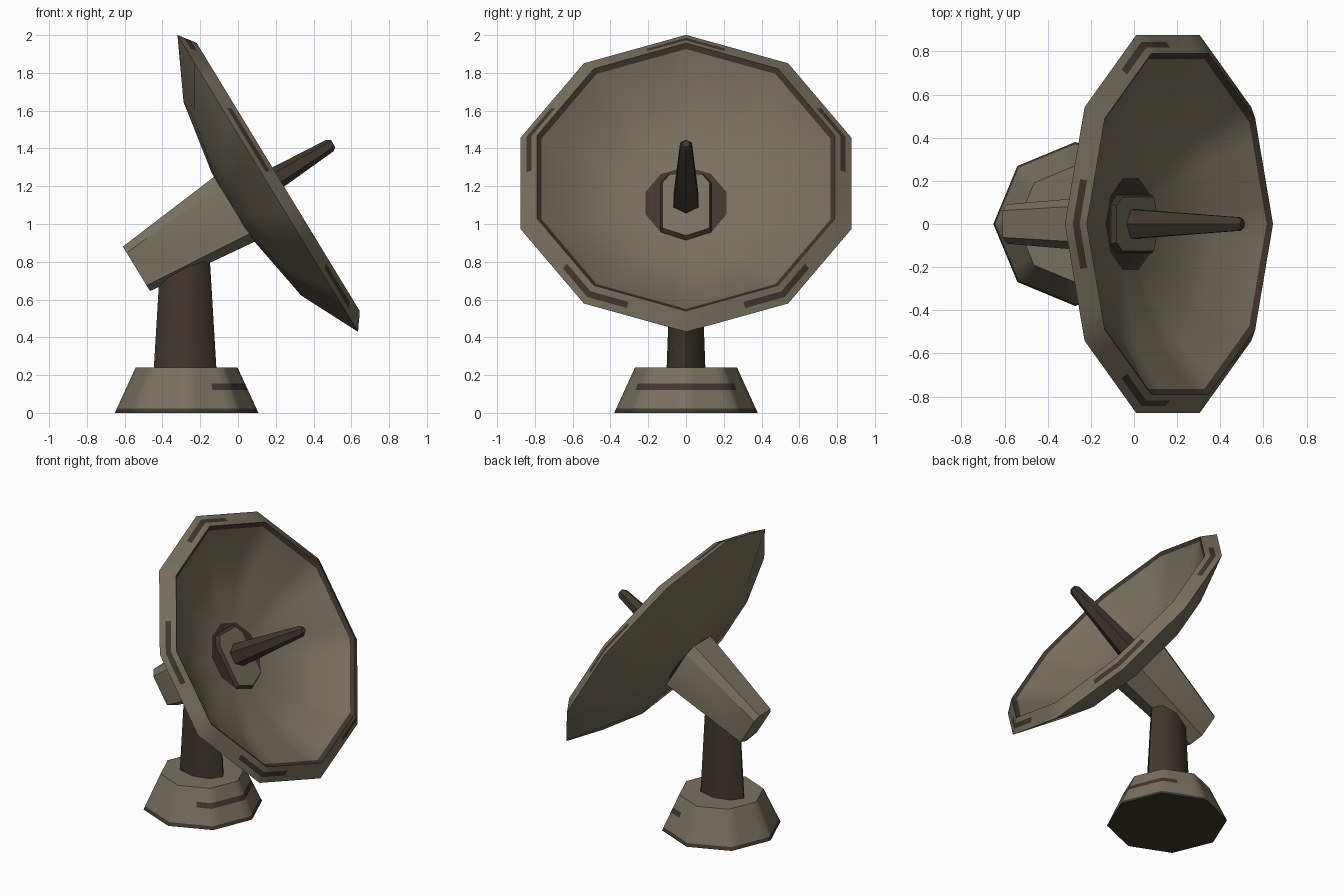
import bpy, bmesh, math
from mathutils import Matrix, Vector

if "Cube" in bpy.data.objects:
    bpy.data.objects.remove(bpy.data.objects["Cube"])


def material(name, rgb):
    m = bpy.data.materials.new(name)
    m.diffuse_color = (*rgb, 1)
    m.use_nodes = True
    m.node_tree.nodes["Principled BSDF"].inputs["Base Color"].default_value = m.diffuse_color
    return m


MATS = [material("weathered_khaki", (0.19, 0.165, 0.115)),
        material("dark_rust_brown", (0.052, 0.038, 0.027))]
LIGHT, DARK = 0, 1


def ngon(sides, sub=1, sx=1.0, sy=1.0):
    """Unit polygon with a corner on +x, each side cut into sub pieces."""
    out = []
    for i in range(sides):
        a, b = (Vector((math.cos(k * math.tau / sides) * sx,
                        math.sin(k * math.tau / sides) * sy)) for k in (i, i + 1))
        out += [a.lerp(b, j / sub) for j in range(sub)]
    return out


def stack(name, section, rings, mat, rule, angle):
    """Skin scaled copies of a section; rings are (scale, height).
    rule(band, segment) gives the colour; band -1 and 'end' are the caps."""
    bm = bmesh.new()
    loops = [[bm.verts.new((p[0] * r, p[1] * r, z)) for p in section] for r, z in rings]
    n = len(section)
    for b in range(len(loops) - 1):
        for i in range(n):
            j = (i + 1) % n
            f = bm.faces.new((loops[b][i], loops[b][j], loops[b + 1][j], loops[b + 1][i]))
            f.material_index = rule(b, i)
    bm.faces.new(loops[0][::-1]).material_index = rule(-1, 0)
    bm.faces.new(loops[-1]).material_index = rule('end', 0)
    bmesh.ops.recalc_face_normals(bm, faces=bm.faces)
    bm.transform(mat)
    me = bpy.data.meshes.new(name)
    bm.to_mesh(me)
    bm.free()
    for m in MATS:
        me.materials.append(m)
    ob = bpy.data.objects.new(name, me)
    bpy.context.collection.objects.link(ob)
    bpy.ops.object.select_all(action='DESELECT')
    ob.select_set(True)
    bpy.context.view_layer.objects.active = ob
    bpy.ops.object.shade_smooth_by_angle(angle=math.radians(angle))
    return ob


# Base: octagonal plinth with a dark foot edge and a stripe on the +x side
def base_rule(b, i):
    if b in (-1, 0):
        return DARK
    return DARK if b == 2 and (i < 7 or i >= 33) else LIGHT


def base_r(z):
    return 0.38 - 0.11 * z / 0.24


stack("base", ngon(8, 5), [(base_r(z), z) for z in (0, 0.022, 0.122, 0.155, 0.24)],
      Matrix.Translation((-0.272, 0, 0)), base_rule, 46)

# Pedestal: oval dark column running up into the housing
stack("pedestal", ngon(8, 1, 1, 0.62), [(0.166, 0.23), (0.128, 0.86)],
      Matrix.Translation((-0.28, 0, 0)), lambda b, i: DARK, 46)

# Tilted frame: local z is the dish axis, local x is up along the dish
tilt = math.atan2(1.57, 0.955)
AIM = Matrix.Translation((0.1575, 0, 1.215)) @ Matrix(
    ((-math.cos(tilt), 0, math.sin(tilt), 0),
     (0, -1, 0, 0),
     (math.sin(tilt), 0, math.cos(tilt), 0),
     (0, 0, 0, 1)))


# Dish: ten-sided shell, dashes at every other rim corner, dark inner edge
def dish_rule(b, i):
    if b == 3:
        return DARK if (i + 2) % 10 < 4 else LIGHT
    return DARK if b in (5, 'end', -1) else LIGHT


stack("dish", ngon(10, 5),
      [(0.2, -0.225), (0.6, -0.157), (0.92, 0), (0.888, 0.023), (0.86, 0.044),
       (0.83, 0.065), (0.805, 0.045), (0.6, -0.105), (0.42, -0.165), (0.225, -0.202)],
      AIM, dish_rule, 32)

# Housing: tapered body behind the dish, keel-shaped below, poking into the bowl
half = [(-0.75, 0.66), (0.72, 0.66), (1.0, 0.45)]
section = [(-1, 0)] + [(x, -y) for x, y in half] + [(x, y) for x, y in half[::-1]]
stack("housing", section, [(0.138, -0.829), (0.205, -0.2), (0.19, -0.178)],
      AIM @ Matrix.Translation((-0.025, 0, 0)),
      lambda b, i: DARK if b == 1 else LIGHT, 35)

# Feed horn: dark six-sided spike with a chamfered tip
stack("feed_horn", ngon(6), [(0.078, -0.19), (0.036, 0.385), (0.022, 0.405)],
      AIM, lambda b, i: DARK, 30)
